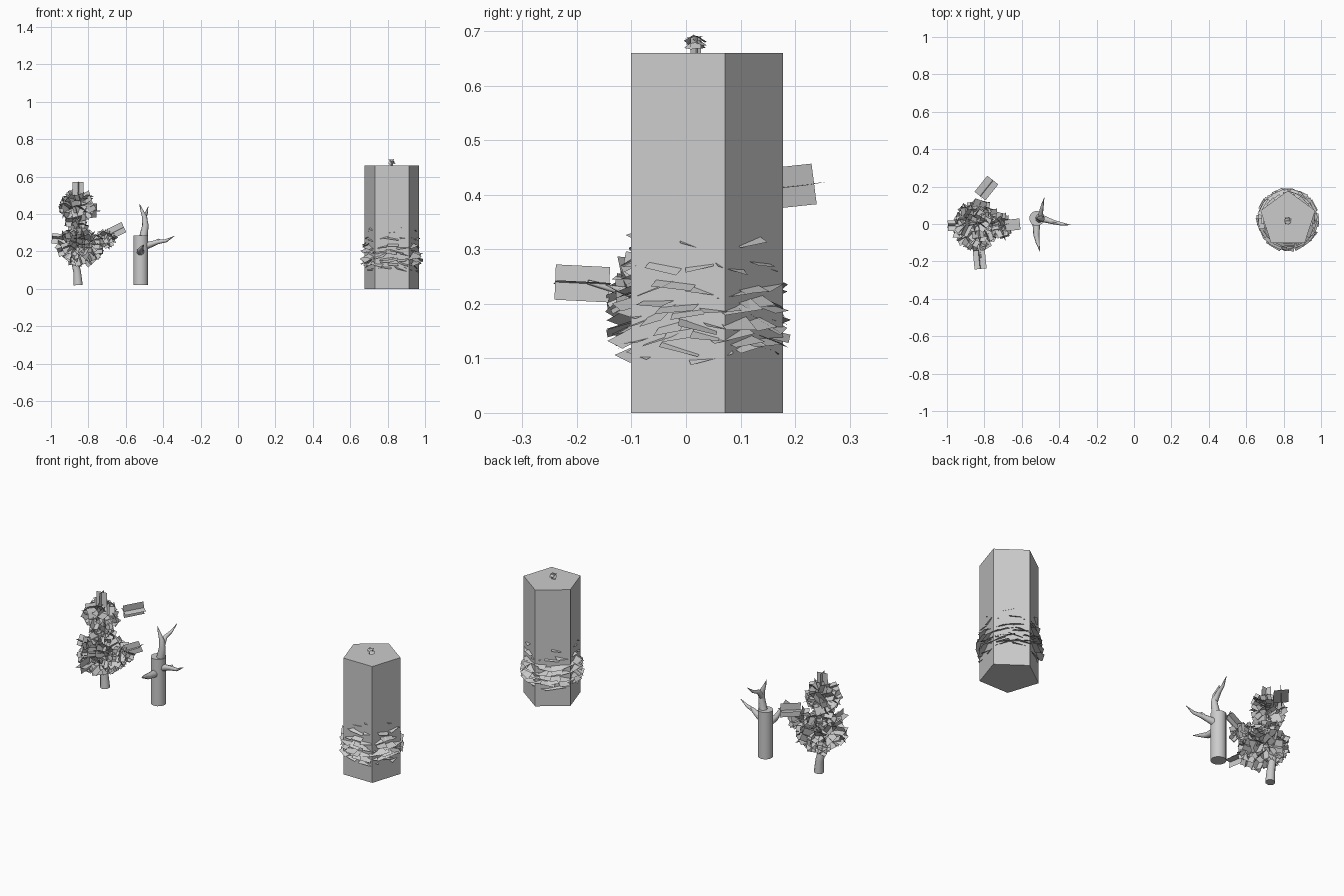
import bpy, bmesh, math, random
from mathutils import Vector

if "Cube" in bpy.data.objects:
    bpy.data.objects.remove(bpy.data.objects["Cube"])

random.seed(7)
U = random.uniform


def finish(name, bm, smooth=False):
    me = bpy.data.meshes.new(name)
    bm.to_mesh(me)
    bm.free()
    ob = bpy.data.objects.new(name, me)
    bpy.context.collection.objects.link(ob)
    if smooth:
        bpy.context.view_layer.objects.active = ob
        ob.select_set(True)
        bpy.ops.object.shade_smooth_by_angle(angle=math.radians(50))
        ob.select_set(False)
    return ob


def tube(bm, pts, radii, n=8):
    """Tapered tube swept along a few points."""
    pts = [Vector(p) for p in pts]
    rings = []
    for i, p in enumerate(pts):
        d = (pts[min(i + 1, len(pts) - 1)] - pts[max(i - 1, 0)]).normalized()
        a = d.cross(Vector((0.31, 0.9, 0.3))).normalized()
        b = d.cross(a)
        rings.append([bm.verts.new(p + radii[i] * (a * math.cos(t) + b * math.sin(t)))
                      for t in (2 * math.pi * k / n for k in range(n))])
    for r, s in zip(rings, rings[1:]):
        for k in range(n):
            bm.faces.new((r[k], r[(k + 1) % n], s[(k + 1) % n], s[k]))
    bm.faces.new(rings[0][::-1])
    bm.faces.new(rings[-1])


def card(bm, tip, d, roll, length, width, planes=2):
    """Flat leaf cards ending at tip, crossed around their long axis d."""
    tip, d = Vector(tip), Vector(d).normalized()
    ref = Vector((0, 0, 1)) if abs(d.z) < 0.9 else Vector((1, 0, 0))
    a = d.cross(ref).normalized()
    b = d.cross(a)
    for k in range(planes):
        t = roll + k * math.pi / 2
        s = (a * math.cos(t) + b * math.sin(t)) * width / 2
        root = tip - d * length
        bm.faces.new([bm.verts.new(v) for v in (root - s, root + s, tip + s, tip - s)])


def cluster(bm, centre, radii, count, size):
    """Cards radiating from an ellipsoid, spread evenly over it."""
    c = Vector(centre)
    for i in range(count):
        z = 1 - 2 * (i + 0.5) / count
        t = i * 2.39996 + U(-0.3, 0.3)
        r = math.sqrt(1 - z * z)
        d = Vector((r * math.cos(t), r * math.sin(t), z))
        tip = c + Vector([d[k] * radii[k] for k in range(3)]) * U(0.8, 1.0)
        lean = d + Vector((U(-.4, .4), U(-.4, .4), U(-.4, .4)))
        card(bm, tip, lean, U(0, 1.5), size * U(1, 1.3), size * U(0.75, 1.1))


# leafy tree trunk and limbs
bm = bmesh.new()
tube(bm, [(-.855, .03, .02), (-.86, .03, .09), (-.875, .025, .16), (-.86, .01, .28), (-.855, 0, .46)],
     [.026, .022, .02, .015, .006])
tube(bm, [(-.87, .025, .15), (-.8, .01, .22), (-.68, 0, .28)], [.016, .012, .005])
tube(bm, [(-.87, .025, .17), (-.84, -.07, .21), (-.82, -.18, .24)], [.014, .01, .004])
finish("leafy_tree_trunk", bm, True)

# leafy tree crown
bm = bmesh.new()
cluster(bm, (-.845, -.005, .225), (.13, .145, .11), 60, .062)
cluster(bm, (-.86, .005, .44), (.098, .1, .095), 30, .062)
cluster(bm, (-.86, 0, .33), (.07, .08, .08), 14, .06)
cluster(bm, (-.71, -.01, .27), (.065, .08, .05), 14, .055)
card(bm, (-.61, 0, .33), (.9, .1, .45), 0, .09, .06)
card(bm, (-.82, -.24, .24), (.1, -1, .05), .1, .1, .065)
card(bm, (-.755, .235, .42), (.6, .75, .08), .1, .11, .075)
card(bm, (-.855, .0, .572), (0, .05, 1), .2, .09, .06)
card(bm, (-.995, -.01, .27), (-1, 0, .1), .4, .08, .06)
finish("leafy_tree_crown", bm)

# dead tree stump
bm = bmesh.new()
tube(bm, [(-.52, .03, .02), (-.52, .03, .285)], [.04, .04], 16)
finish("dead_tree_trunk", bm, True)

# dead tree branches
bm = bmesh.new()
tube(bm, [(-.52, .03, .23), (-.505, .03, .28), (-.495, .028, .34), (-.5, .03, .385), (-.515, .03, .42), (-.527, .03, .455)],
     [.025, .023, .018, .014, .008, .001])
tube(bm, [(-.497, .028, .35), (-.498, .06, .39), (-.49, .1, .405), (-.48, .14, .44)],
     [.016, .012, .008, .001])
tube(bm, [(-.51, .03, .225), (-.475, .025, .235), (-.43, .01, .25), (-.385, .0, .257), (-.34, -.005, .282)],
     [.024, .018, .012, .009, .001])
tube(bm, [(-.45, .015, .245), (-.425, .015, .262), (-.4, .0, .257)], [.011, .007, .001])
tube(bm, [(-.52, .03, .19), (-.522, -.01, .2), (-.522, -.06, .205), (-.515, -.1, .22), (-.503, -.147, .235)],
     [.022, .02, .016, .01, .001])
finish("dead_tree_branches", bm, True)

# five-sided column
CX, CY = .8225, .024
bm = bmesh.new()
bmesh.ops.create_cone(bm, cap_ends=True, segments=5, radius1=.154, radius2=.154, depth=.66)
for v in bm.verts:
    t = round((math.atan2(v.co.y, v.co.x)) * 5 / (2 * math.pi))
    off = math.atan2(v.co.y, v.co.x) % (2 * math.pi / 5)
    v.co.z += .33
base = next(v for v in bm.verts)
turn = math.pi / 2 - math.atan2(base.co.y, base.co.x)
for v in bm.verts:
    a = math.atan2(v.co.y, v.co.x) + turn
    v.co.x, v.co.y = CX + .154 * math.cos(a), CY + .154 * math.sin(a)
finish("pentagon_column", bm)

# conifer boughs poking out of the column, drooping outward and shrinking upward
bm = bmesh.new()
for z, r, n in ((.105, .158, 13), (.13, .172, 20), (.155, .173, 22), (.185, .17, 20),
                (.22, .163, 16), (.26, .152, 12), (.31, .142, 8), (.38, .115, 8),
                (.46, .09, 7), (.54, .065, 6), (.61, .045, 5)):
    for k in range(n):
        t = 2 * math.pi * (k + U(-.3, .3)) / n + z * 20
        rr = r * U(.9, 1)
        w = min(.075, r * .5) * U(.7, 1.1)
        rr = math.sqrt(rr * rr - w * w / 4)
        tip = (CX + rr * math.cos(t), CY + rr * math.sin(t), z + U(-.01, .012))
        card(bm, tip, (math.cos(t), math.sin(t), -U(.25, .6)), U(-.3, .3), min(.08, r * .7), w, 1)
finish("conifer_boughs", bm)

# conifer tip above the column
bm = bmesh.new()
for k in range(7):
    t = 2 * math.pi * k / 7
    card(bm, (CX + .019 * math.cos(t), CY - .006 + .019 * math.sin(t), .668 + .006 * (k % 3)),
         (math.cos(t), math.sin(t), -.6), U(-.3, .3), .022, .02, 1)
card(bm, (CX, CY - .006, .69), (.1, 0, 1), .3, .03, .02, 2)
card(bm, (CX + .012, CY - .006, .69), (1, .2, .05), .1, .028, .03, 1)
finish("conifer_tip", bm)

# conifer trunk
bm = bmesh.new()
tube(bm, [(CX, CY, .02), (CX, CY, .3), (CX, CY, .655)], [.028, .02, .005])
finish("conifer_trunk", bm, True)
